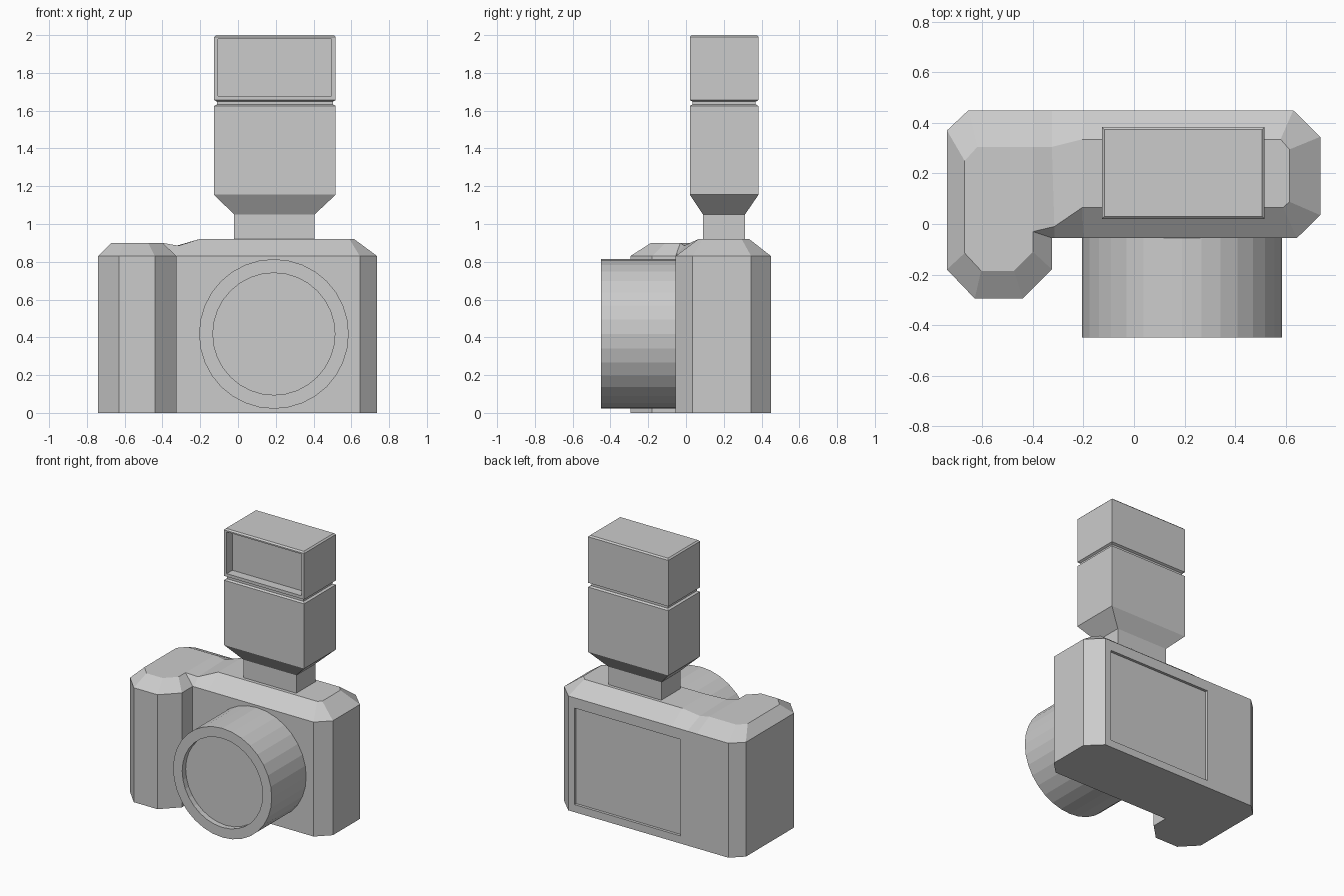
import bpy, bmesh, math

if "Cube" in bpy.data.objects:
    bpy.data.objects.remove(bpy.data.objects["Cube"])


def loft(name, rings, cap=True):
    """Skin a stack of rings that share one vertex count."""
    bm = bmesh.new()
    vs = [[bm.verts.new(p) for p in r] for r in rings]
    n = len(rings[0])
    for a, b in zip(vs, vs[1:]):
        for i in range(n):
            j = (i + 1) % n
            bm.faces.new((a[i], a[j], b[j], b[i]))
    if cap:
        bm.faces.new(vs[0][::-1])
        bm.faces.new(vs[-1])
    return finish(name, bm)


def finish(name, bm):
    bmesh.ops.recalc_face_normals(bm, faces=bm.faces)
    me = bpy.data.meshes.new(name)
    bm.to_mesh(me)
    bm.free()
    ob = bpy.data.objects.new(name, me)
    bpy.context.collection.objects.link(ob)
    return ob


def rect(x0, x1, y0, y1, z, d=0.0):
    return [(x0 + d, y0 + d, z), (x1 - d, y0 + d, z),
            (x1 - d, y1 - d, z), (x0 + d, y1 - d, z)]


def recess(ob, x, y, z):
    """Cut a box-shaped recess and bake the result."""
    cut = loft("cutter", [rect(*x, *y, z[0]), rect(*x, *y, z[1])])
    cut.hide_render = True
    m = ob.modifiers.new("recess", 'BOOLEAN')
    m.operation, m.solver, m.object = 'DIFFERENCE', 'EXACT', cut
    bpy.context.view_layer.objects.active = ob
    bpy.ops.object.modifier_apply(modifier=m.name)
    bpy.data.objects.remove(cut)


# Camera body: outer outline (x, y) paired with the raised top outline (x, y, z)
outline = [
    ((-.74, -.18), (-.67, -.115, .90)), ((-.63, -.295), (-.605, -.185, .90)),
    ((-.44, -.295), (-.475, -.185, .90)), ((-.325, -.18), (-.40, -.11, .90)),
    ((-.325, -.055), (-.40, -.03, .90)), ((-.315, -.055), (-.315, -.01, .885)),
    ((-.20, -.055), (-.205, .065, .92)), ((.645, -.055), (.59, .065, .92)),
    ((.737, .035), (.615, .088, .92)), ((.737, .345), (.615, .295, .92)),
    ((.63, .45), (.58, .335, .92)), ((-.20, .45), (-.205, .335, .92)),
    ((-.325, .45), (-.325, .305, .885)), ((-.40, .45), (-.40, .305, .90)),
    ((-.655, .45), (-.62, .305, .90)), ((-.74, .37), (-.67, .25, .90))]
bm = bmesh.new()
low = [bm.verts.new((*p, 0)) for p, _ in outline]
mid = [bm.verts.new((*p, .83)) for p, _ in outline]
top = [bm.verts.new(t) for _, t in outline]
n = len(outline)
for a, b in ((low, mid), (mid, top)):
    for i in range(n):
        j = (i + 1) % n
        bm.faces.new((a[i], a[j], b[j], b[i]))
bm.faces.new(low[::-1])
for ids in ((0, 1, 2, 3, 4, 13, 14, 15), (4, 5, 12, 13), (5, 6, 11, 12),
            (6, 7, 8, 9, 10, 11)):
    bm.faces.new([top[i] for i in ids])
body = finish("camera_body", bm)
# Screen on the back
recess(body, (-.27, .58), (.43, .55), (.055, .755))


# Lens barrel with a recessed front glass
def circle(r, y, sides=32):
    return [(.19 + r * math.sin(2 * math.pi * i / sides), y,
             .418 + r * math.cos(2 * math.pi * i / sides)) for i in range(sides)]


loft("lens", [circle(.396, -.02), circle(.396, -.45),
              circle(.323, -.45), circle(.323, -.41)])

# Flash unit: foot, flared neck, body, groove and head
full = (-.127, .517, .02, .384)
foot = (-.02, .405, .09, .312)
flash = loft("flash_unit", [
    rect(*foot, .88), rect(*foot, 1.05), rect(*full, 1.155),
    rect(*full, 1.625), rect(*full, 1.633, .015), rect(*full, 1.648, .015),
    rect(*full, 1.656), rect(*full, 1.99), rect(*full, 2.0, .01)])
# Flash window
recess(flash, (-.105, .495), (-.1, .085), (1.678, 1.98))
